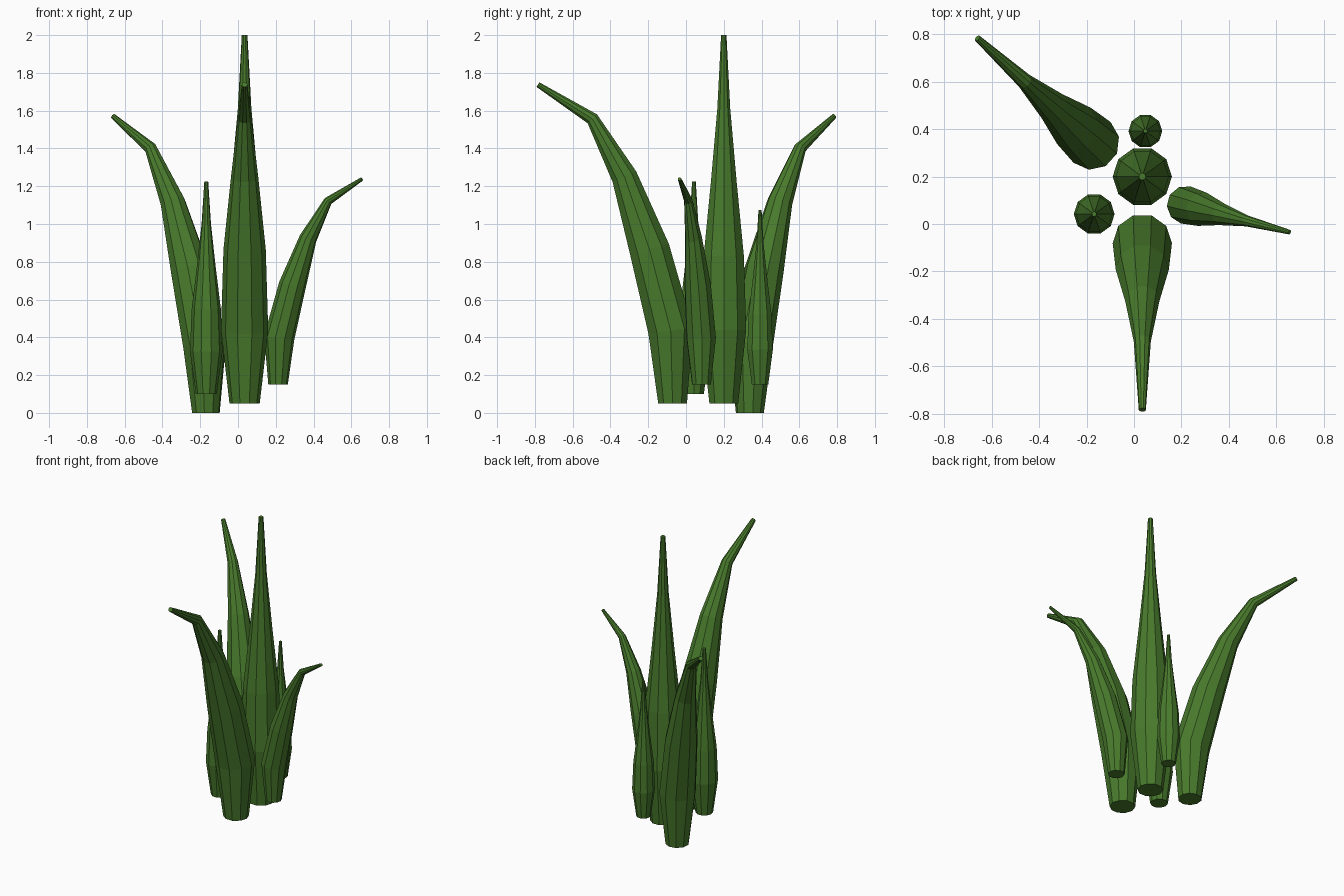
import bpy, bmesh
from math import sin, cos, pi, atan2
from mathutils import Vector, Matrix

if "Cube" in bpy.data.objects:
    bpy.data.objects.remove(bpy.data.objects["Cube"])

SIDES = 10
RADII = [0.08, 0.125, 0.112, 0.072, 0.036, 0.015]
# Centre lines as (reach, height) of the full-size blades
BENT = [(0, 0), (0.01, 0.385), (0.122, 0.815), (0.255, 1.2), (0.425, 1.507), (0.713, 1.688)]
STRAIGHT = [(0, 0.39 * i) for i in range(6)]

green = bpy.data.materials.new("leaf_green")
green.diffuse_color = (0.065, 0.195, 0.025, 1)
green.use_nodes = True
green.node_tree.nodes["Principled BSDF"].inputs["Base Color"].default_value = green.diffuse_color


def blade(name, path, base, heading, length, girth):
    """Sweep a tapered ten-sided ring along a centre line leaning toward heading."""
    pts = [Vector((u, 0, w)) * length for u, w in path]
    bm = bmesh.new()
    rings = []
    for i, (p, r) in enumerate(zip(pts, RADII)):
        before = (p - pts[i - 1]).normalized() if i else Vector((0, 0, 1))
        after = (pts[i + 1] - p).normalized() if i < len(pts) - 1 else before
        tangent = (before + after).normalized() if i else Vector((0, 0, 1))
        side = Vector((0, 1, 0))
        across = side.cross(tangent)
        rings.append([bm.verts.new(p + r * girth * (cos(a) * side - sin(a) * across))
                      for a in (2 * pi * k / SIDES for k in range(SIDES))])
    for low, high in zip(rings, rings[1:]):
        for k in range(SIDES):
            n = (k + 1) % SIDES
            bm.faces.new((low[k], low[n], high[n], high[k]))
    bm.faces.new(rings[0][::-1])
    bm.faces.new(rings[-1])
    bmesh.ops.transform(bm, verts=bm.verts,
                        matrix=Matrix.Translation(base) @ Matrix.Rotation(heading, 4, 'Z'))
    bmesh.ops.recalc_face_normals(bm, faces=bm.faces)
    mesh = bpy.data.meshes.new(name)
    bm.to_mesh(mesh)
    bm.free()
    mesh.materials.append(green)
    bpy.context.collection.objects.link(bpy.data.objects.new(name, mesh))


# Upright blades
blade("centre_blade", STRAIGHT, (0.035, 0.20, 0.05), pi / 2, 1.0, 1.0)
blade("small_left_blade", STRAIGHT, (-0.168, 0.042, 0.10), pi / 2, 0.577, 0.69)
blade("small_back_blade", STRAIGHT, (0.048, 0.392, 0.15), pi / 2, 0.474, 0.57)
# Blades bending outward
blade("front_blade", BENT, (0.035, -0.071, 0.05), -pi / 2, 1.0, 1.0)
blade("back_left_blade", BENT, (-0.17, 0.338, 0.0), atan2(0.445, -0.49), 0.93, 0.93)
blade("right_blade", BENT, (0.212, 0.082, 0.15), atan2(-0.117, 0.447), 0.645, 0.645)
